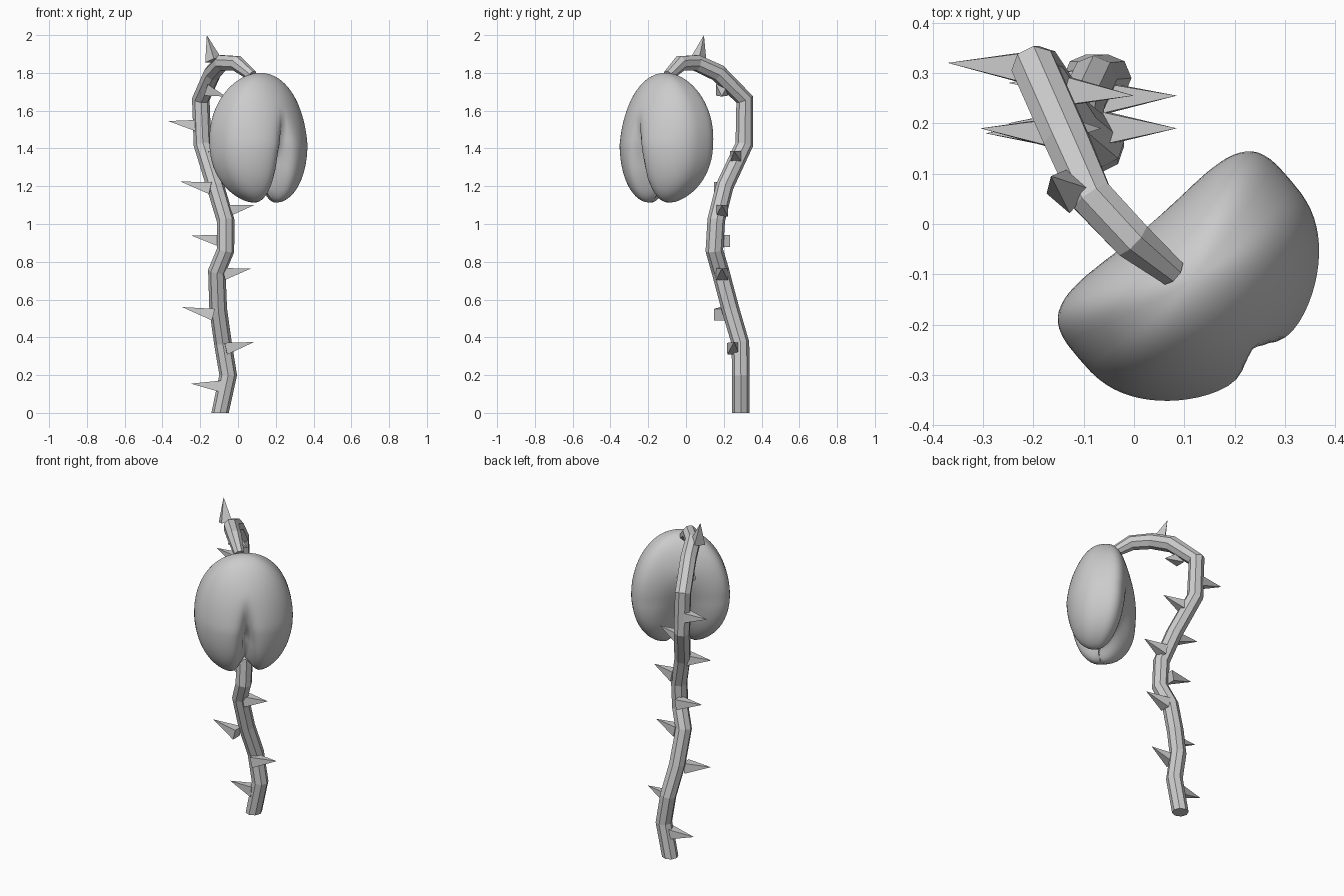
import bpy, bmesh
from math import pi, exp
from mathutils import Vector, Matrix

if "Cube" in bpy.data.objects:
    bpy.data.objects.remove(bpy.data.objects["Cube"])


def make_object(name, bm):
    bmesh.ops.recalc_face_normals(bm, faces=bm.faces)
    mesh = bpy.data.meshes.new(name)
    bm.to_mesh(mesh)
    bm.free()
    ob = bpy.data.objects.new(name, mesh)
    bpy.context.collection.objects.link(ob)
    return ob


# Stem: octagonal tube along a hooked path (x, y, z, radius)
path = [(-.095, .29, 0, .047), (-.052, .29, .2, .047), (-.08, .288, .37, .047),
        (-.105, .235, .55, .047), (-.112, .182, .75, .047), (-.066, .15, .86, .047),
        (-.066, .16, 1.02, .047), (-.12, .205, 1.2, .047), (-.188, .308, 1.42, .047),
        (-.197, .31, 1.66, .047), (-.135, .17, 1.8, .047), (-.085, .055, 1.853, .045),
        (-.005, -.03, 1.85, .043), (.075, -.095, 1.785, .03)]
curve = bpy.data.curves.new("stem_path", 'CURVE')
curve.dimensions = '3D'
curve.bevel_depth = 1
curve.bevel_resolution = 2
curve.use_fill_caps = True
spline = curve.splines.new('POLY')
spline.points.add(len(path) - 1)
for p, (x, y, z, r) in zip(spline.points, path):
    p.co = (x, y, z, 1)
    p.radius = r
temp = bpy.data.objects.new("stem_guide", curve)
bpy.context.collection.objects.link(temp)
bm = bmesh.new()
bm.from_mesh(temp.evaluated_get(bpy.context.evaluated_depsgraph_get()).to_mesh())
bpy.data.objects.remove(temp)
bmesh.ops.remove_doubles(bm, verts=bm.verts, dist=1e-5)
for v in bm.verts:
    if v.co.z < .06:
        v.co.z = 0
for f in bm.faces:
    f.smooth = False
make_object("stem", bm)

# Thorns: four-sided spikes given as base centre and tip
thorns = [((-.085, .28, .14), (-.25, .28, .155)),
          ((-.065, .25, .34), (.085, .255, .375)),
          ((-.13, .18, .52), (-.295, .18, .56)),
          ((-.075, .19, .735), (.07, .19, .765)),
          ((-.09, .2, .91), (-.25, .2, .94)),
          ((-.055, .19, 1.07), (.085, .19, 1.1)),
          ((-.145, .18, 1.19), (-.305, .19, 1.225)),
          ((-.15, .265, 1.355), (.0, .255, 1.385)),
          ((-.21, .31, 1.52), (-.37, .32, 1.545)),
          ((-.17, .19, 1.71), (-.065, .19, 1.675)),
          ((-.13, .065, 1.865), (-.165, .095, 2.0))]
bm = bmesh.new()
for base, tip in thorns:
    b, t = Vector(base), Vector(tip)
    d = t - b
    m = Matrix.Translation((b + t) / 2) @ d.to_track_quat('Z', 'Y').to_matrix().to_4x4()
    bmesh.ops.create_cone(bm, cap_ends=True, segments=4, radius1=.045, radius2=0,
                          depth=d.length, matrix=m @ Matrix.Rotation(pi / 4, 4, 'Z'))
make_object("thorns", bm)


# Bud: egg shaped body creased into two lobes
def ramp(x, lo, hi):
    t = min(1, max(0, (x - lo) / (hi - lo)))
    return t * t * (3 - 2 * t)


side, front = Vector((.76, .65, 0)), Vector((.65, -.76, 0))
bm = bmesh.new()
bmesh.ops.create_uvsphere(bm, u_segments=80, v_segments=40, radius=1)
for v in bm.verts:
    a, b, c = v.co
    s = (a * a + b * b) ** .5
    bs = 0
    if s > 1e-4:
        full = s ** -.13 if c < 0 else 1
        a, b, s = a * full, b * full, s * full
        bs = s * abs(b / s) ** .65 * (1 if b > 0 else -1)
    low = ramp(-c, -.55, .4)
    u = .018 + .275 * a
    w = .2 - .04 * max(c, 0) + .182 * bs - .068 * a * a
    w -= low * .14 * exp(-abs(a) / .1) * max(0, bs) ** .5         # front crease
    w += low * .06 * exp(-(a / .4) ** 2) * max(0, -bs) ** .5      # back hollow
    z = 1.42 + c * (.38 if c > 0 else .32)
    z += .07 * exp(-(a / .17) ** 2) * ramp(-c, 0, .9)             # gap under the lobes
    v.co = side * u + front * w + Vector((0, 0, z))
for f in bm.faces:
    f.smooth = True
make_object("bud", bm)
